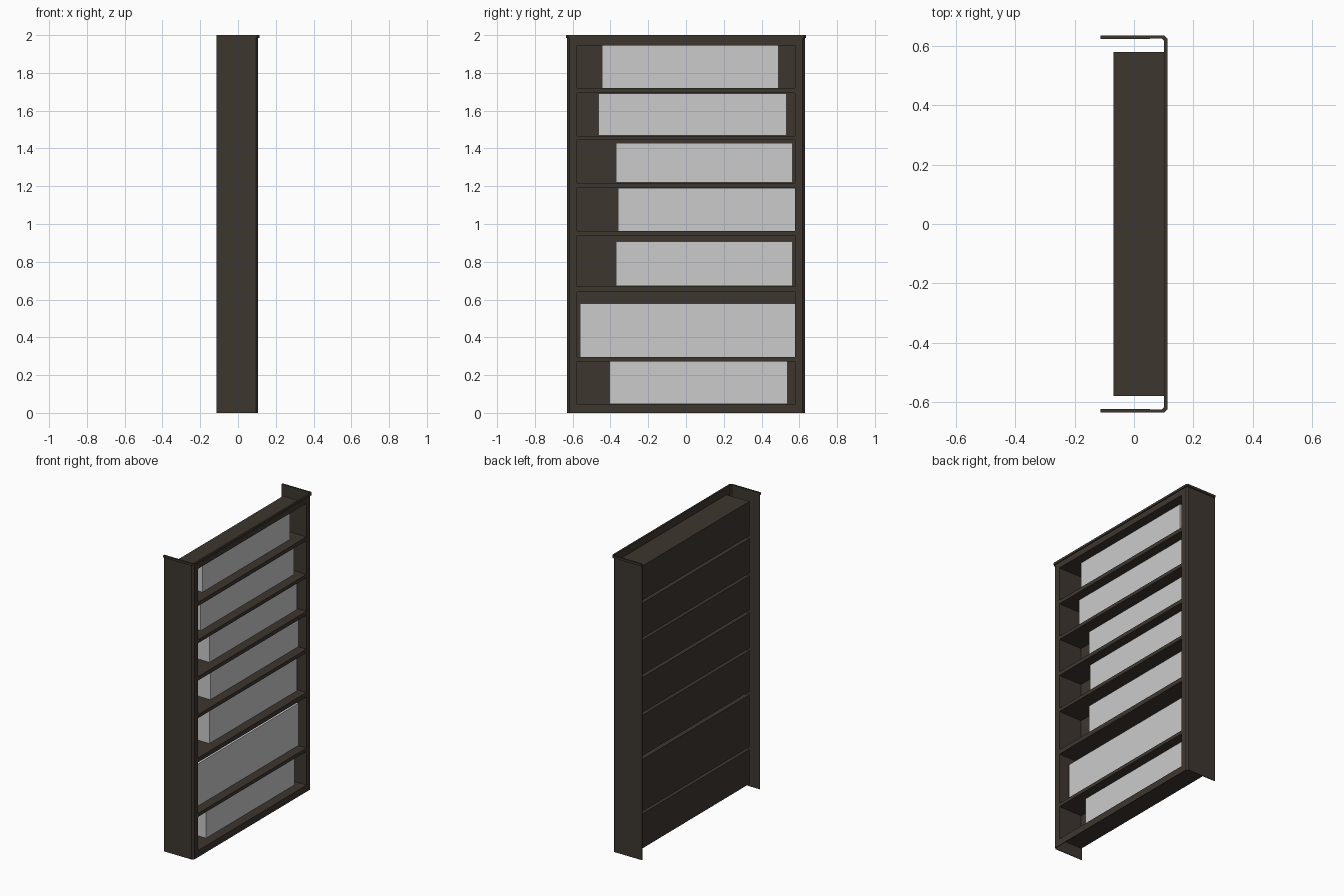
import bpy, bmesh

if "Cube" in bpy.data.objects:
    bpy.data.objects.remove(bpy.data.objects["Cube"])

def material(name, rgb):
    m = bpy.data.materials.new(name)
    m.diffuse_color = (*rgb, 1)
    m.use_nodes = True
    m.node_tree.nodes["Principled BSDF"].inputs["Base Color"].default_value = m.diffuse_color
    return m

DARK = material("dark_brown_metal", (0.048, 0.037, 0.029))
GREY = material("light_grey", (0.60, 0.60, 0.60))

def finish(bm, name, mat, thickness=None):
    me = bpy.data.meshes.new(name)
    bm.to_mesh(me)
    bm.free()
    me.materials.append(mat)
    ob = bpy.data.objects.new(name, me)
    bpy.context.collection.objects.link(ob)
    if thickness:
        s = ob.modifiers.new("thickness", 'SOLIDIFY')
        s.thickness, s.offset = thickness, -1
    return ob

def box(name, lo, hi, mat):
    bm = bmesh.new()
    bmesh.ops.create_cube(bm, size=1)
    for v in bm.verts:
        v.co = [(l + h) / 2 + c * (h - l) for l, h, c in zip(lo, hi, v.co)]
    return finish(bm, name, mat)

def u_profile(points):
    # mirror half of the plan outline (x, y) across y = 0
    return [(x, -y) for x, y in points] + [(x, y) for x, y in reversed(points)]

# compartment openings: (bottom, top)
OPENINGS = [(0.045, 0.272), (0.295, 0.64), (0.67, 0.938), (0.962, 1.192),
            (1.218, 1.444), (1.467, 1.694), (1.72, 1.946)]
BACK_X = -0.066

# folded sheet: side panels, front frame and recessed compartments in one shell
profile = u_profile([(-0.113, 0.629), (0.095, 0.629), (0.107, 0.617), (0.107, 0.578)])
heights = [0.0] + [z for o in OPENINGS for z in o] + [1.995]
centre = len(profile) // 2 - 1
bm = bmesh.new()
grid = [[bm.verts.new((x, y, z)) for x, y in profile] for z in heights]
for r in range(len(heights) - 1):
    for c in range(len(profile) - 1):
        f = [grid[r][c], grid[r][c + 1], grid[r + 1][c + 1], grid[r + 1][c]]
        if c == centre and r % 2 == 1:
            b = [bm.verts.new((BACK_X, v.co.y, v.co.z)) for v in f]
            bm.faces.new(b)
            for i in range(4):
                j = (i + 1) % 4
                bm.faces.new((f[i], f[j], b[j], b[i]))
        else:
            bm.faces.new(f)
finish(bm, "shelf_shell", DARK, 0.004)

# narrow lip around the top edge
lip = u_profile([(-0.113, 0.636), (0.101, 0.636), (0.113, 0.624)])
bm = bmesh.new()
rows = [[bm.verts.new((x, y, z)) for x, y in lip] for z in (1.985, 2.0)]
for c in range(len(lip) - 1):
    bm.faces.new((rows[0][c], rows[0][c + 1], rows[1][c + 1], rows[1][c]))
finish(bm, "top_lip", DARK, 0.012)

# block of contents in each compartment: (y start, y end, top)
CONTENTS = [(-0.405, 0.537, 0.271), (-0.56, 0.577, 0.58), (-0.37, 0.565, 0.908),
            (-0.36, 0.577, 1.190), (-0.37, 0.565, 1.428), (-0.463, 0.532, 1.692),
            (-0.445, 0.49, 1.944)]
for i, ((z0, _), (y0, y1, z1)) in enumerate(zip(OPENINGS, CONTENTS)):
    box(f"shelf_contents_{i + 1}", (BACK_X + 0.001, y0, z0 + 0.001), (0.046, y1, z1), GREY)
